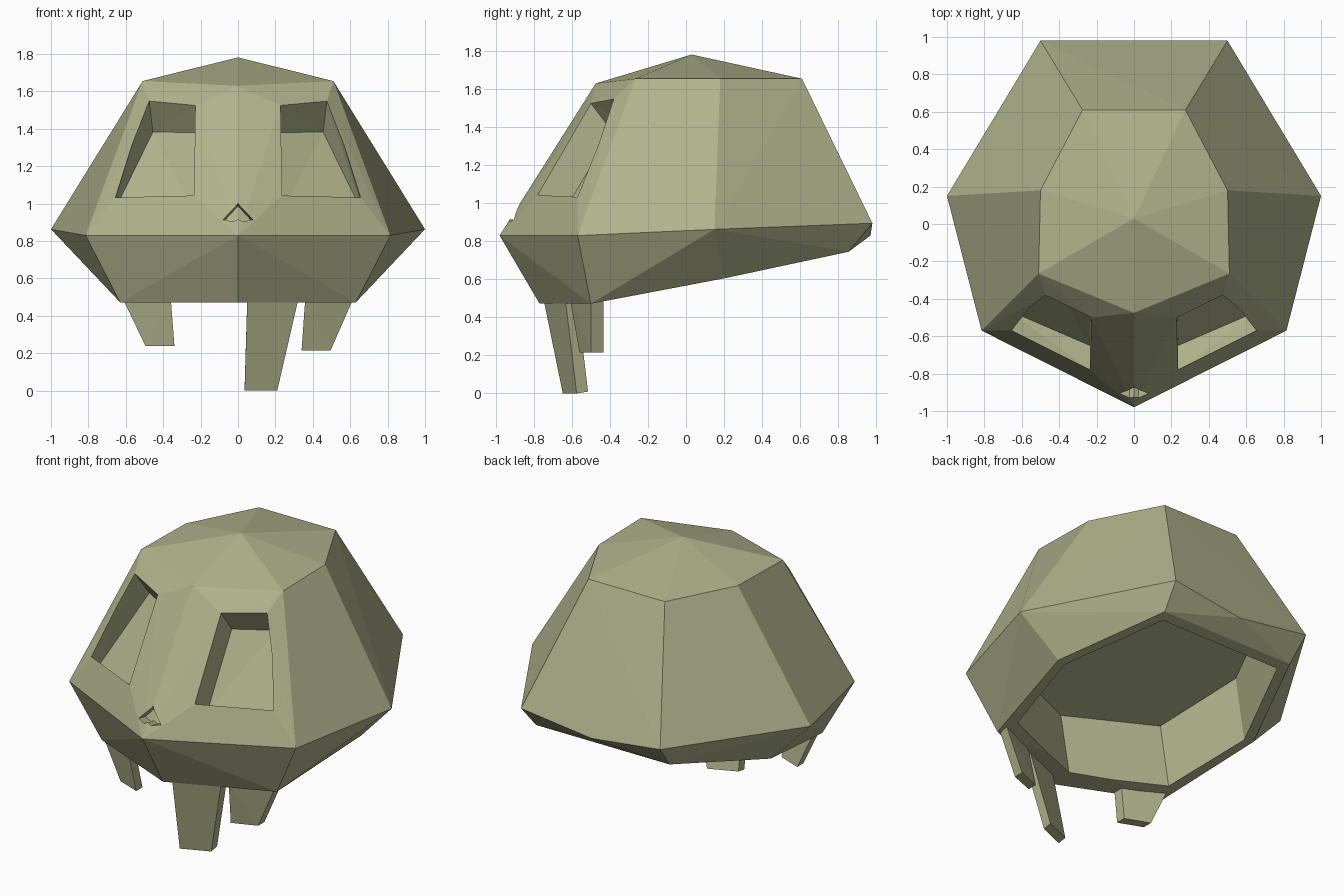
import bpy, bmesh, math
from mathutils import Vector

if "Cube" in bpy.data.objects:
    bpy.data.objects.remove(bpy.data.objects["Cube"])

bone = bpy.data.materials.new("bone")
bone.diffuse_color = (0.43, 0.45, 0.26, 1)
bone.use_nodes = True
bone.node_tree.nodes["Principled BSDF"].inputs["Base Color"].default_value = bone.diffuse_color


def turn_edge(bm, p, q):
    """Flip the diagonal running between two points."""
    for e in list(bm.edges):
        a, b = (v.co for v in e.verts)
        for s, t in ((a, b), (b, a)):
            if (s - Vector(p)).length < .01 and (t - Vector(q)).length < .01:
                bmesh.utils.edge_rotate(e, True)
                return


def hull(name, points, turns=()):
    """Flat-faced convex solid around the given points, with some diagonals flipped."""
    bm = bmesh.new()
    for p in points:
        bm.verts.new(p)
    bmesh.ops.convex_hull(bm, input=bm.verts)
    loose = [v for v in bm.verts if not v.link_faces]
    bmesh.ops.delete(bm, geom=loose, context='VERTS')
    bmesh.ops.recalc_face_normals(bm, faces=bm.faces)
    for p, q in turns:
        turn_edge(bm, p, q)
    bmesh.ops.dissolve_limit(bm, angle_limit=math.radians(1), verts=bm.verts, edges=bm.edges)
    mesh = bpy.data.meshes.new(name)
    bm.to_mesh(mesh)
    bm.free()
    mesh.materials.append(bone)
    ob = bpy.data.objects.new(name, mesh)
    bpy.context.collection.objects.link(ob)
    return ob


def mirror(points):
    return [(-x, y, z) for x, y, z in points]


def shifted(points, d):
    return [tuple(Vector(p) + Vector(d)) for p in points]


def cut(target, points):
    cutter = hull("cutter", points)
    cutter.hide_render = True
    mod = target.modifiers.new("cut", 'BOOLEAN')
    mod.operation = 'DIFFERENCE'
    mod.solver = 'EXACT'
    mod.object = cutter
    bpy.context.view_layer.objects.active = target
    bpy.ops.object.modifier_apply(modifier=mod.name)
    bpy.data.objects.remove(cutter)


# Skull: crown, widest rim, underside rings and the raised eye rims
eye = [(.228, -.5, 1.525), (.475, -.38, 1.548), (.655, -.57, 1.033), (.235, -.78, 1.043)]
centre = [(0, .03, 1.782), (0, -.475, 1.63), (0, -.98, .83), (0, .97, .83), (0, -.77, .472)]
brow, temple, cheek, back = (.51, -.265, 1.655), (.5, .18, 1.655), (1, .15, .863), (.5, .98, .895)
side = [brow, temple, (.275, .61, 1.655), (.815, -.57, .83), cheek, back,
        (.63, -.5, .472), (.75, .2, .605), (.48, .855, .745)] + eye
turns = [(brow, cheek), mirror([brow, cheek]), (back, mirror([back])[0])]
skull = hull("skull", centre + side + mirror(side), turns)

# Hollow underside
ring = [(0, -.6), (.58, -.38), (.69, .18), (.44, .78)]
ring = [(x, y, .472 + .21 * max(0, y + .5)) for x, y in ring]
ring += mirror(ring[1:])
roof = shifted(ring[:1], (0, -.07, .42)) + shifted(ring[1:], (0, -.07, .44))
cut(skull, roof + shifted(ring, (0, .04, -.2)))

# Eye sockets
inset = [(0, .11, -.145), (-.02, .12, -.165), (.02, .11, -.1), (0, .13, -.1)]
middle = sum((Vector(p) for p in eye), Vector()) / 4
socket = list(eye)
for p, d in zip(eye, inset):
    p, d = Vector(p), Vector(d)
    socket += [tuple(p + d), tuple(p.lerp(middle, .06) - d * .5)]
cut(skull, socket)
cut(skull, mirror(socket))

# Nose notch, two overlapping halves
nose = [(-.003, -.865, 1.0), (.08, -.885, .91), (.025, -.91, .9), (-.003, -.91, .915)]
nose = shifted(nose, (0, .05, -.01)) + shifted(nose, (0, -.14, .028))
cut(skull, nose)
cut(skull, mirror(nose))


# Teeth: tapered front faces given thickness
def tooth(name, front, back):
    return hull(name, front + shifted(front, back))


def outer_front(z):
    return [(.36, -.61, .5), (.62, -.5, .5), (.495, -.5, z), (.34, -.56, z)]


tooth("right_tooth", outer_front(.215), (0, .065, 0))
tooth("left_tooth", mirror(outer_front(.24)), (0, .065, 0))
tooth("middle_tooth",
      [(.05, -.75, .5), (.325, -.635, .5), (.21, -.575, 0), (.035, -.648, 0)], (0, .06, .01))
